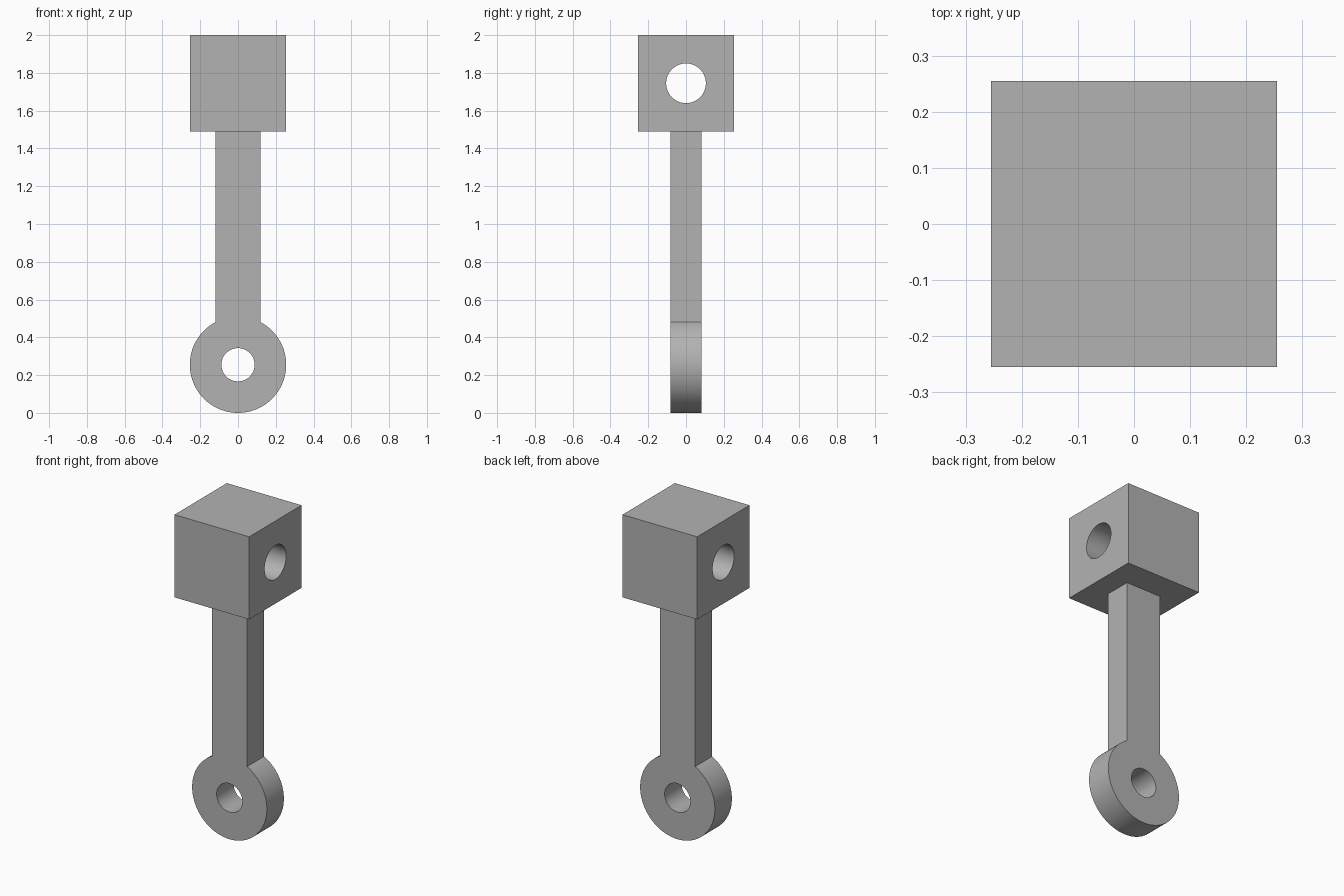
import bpy, bmesh
from math import sin, cos, asin, pi, radians
from mathutils import Matrix

cube = bpy.data.objects.get("Cube")
if cube:
    bpy.data.objects.remove(cube, do_unlink=True)

GREY = (0.45, 0.45, 0.45, 1)
SIZE = 0.51                 # block side and eye diameter
R = SIZE / 2
ROD_W, ROD_D = 0.12, 0.083  # half width and half depth of the rod
BLOCK_Z = 2 - R

metal = bpy.data.materials.new("grey metal")
metal.diffuse_color = GREY
metal.use_nodes = True
metal.node_tree.nodes["Principled BSDF"].inputs["Base Color"].default_value = GREY


def make_object(name, bm):
    bmesh.ops.recalc_face_normals(bm, faces=bm.faces)
    mesh = bpy.data.meshes.new(name)
    bm.to_mesh(mesh)
    bm.free()
    mesh.materials.append(metal)
    obj = bpy.data.objects.new(name, mesh)
    bpy.context.collection.objects.link(obj)
    return obj


def bore(obj, radius, z, axis):
    """Cut a round through hole along the given axis, then drop the cutter."""
    bm = bmesh.new()
    turn = Matrix.Rotation(pi / 2, 4, "Y" if axis == "X" else "X")
    bmesh.ops.create_cone(bm, cap_ends=True, segments=64, radius1=radius, radius2=radius,
                          depth=1, matrix=Matrix.Translation((0, 0, z)) @ turn)
    cutter = make_object("bore_cutter", bm)
    cutter.hide_render = True
    mod = obj.modifiers.new("bore", "BOOLEAN")
    mod.operation, mod.solver, mod.object = "DIFFERENCE", "EXACT", cutter
    bpy.ops.object.select_all(action="DESELECT")
    bpy.context.view_layer.objects.active = obj
    obj.select_set(True)
    bpy.ops.object.modifier_apply(modifier=mod.name)
    bpy.data.objects.remove(cutter, do_unlink=True)
    bpy.ops.object.shade_smooth_by_angle(angle=radians(30))


# Square block with a cross bore
bm = bmesh.new()
bmesh.ops.create_cube(bm, size=SIZE, matrix=Matrix.Translation((0, 0, BLOCK_Z)))
bore(make_object("block", bm), 0.105, BLOCK_Z, "X")

# Flat rod ending in a round eye, as one extruded outline
bm = bmesh.new()
start, steps = asin(ROD_W / R), 80
angles = [start + (2 * pi - 2 * start) * i / steps for i in range(steps + 1)]
outline = [(R * sin(a), R + R * cos(a)) for a in angles]
top = 2 - SIZE
outline += [(-ROD_W, top), (ROD_W, top)]
face = bm.faces.new([bm.verts.new((x, -ROD_D, z)) for x, z in outline])
side = bmesh.ops.extrude_face_region(bm, geom=[face])
bmesh.ops.translate(bm, vec=(0, 2 * ROD_D, 0),
                    verts=[v for v in side["geom"] if isinstance(v, bmesh.types.BMVert)])
bore(make_object("rod_with_eye", bm), 0.088, R, "Y")
